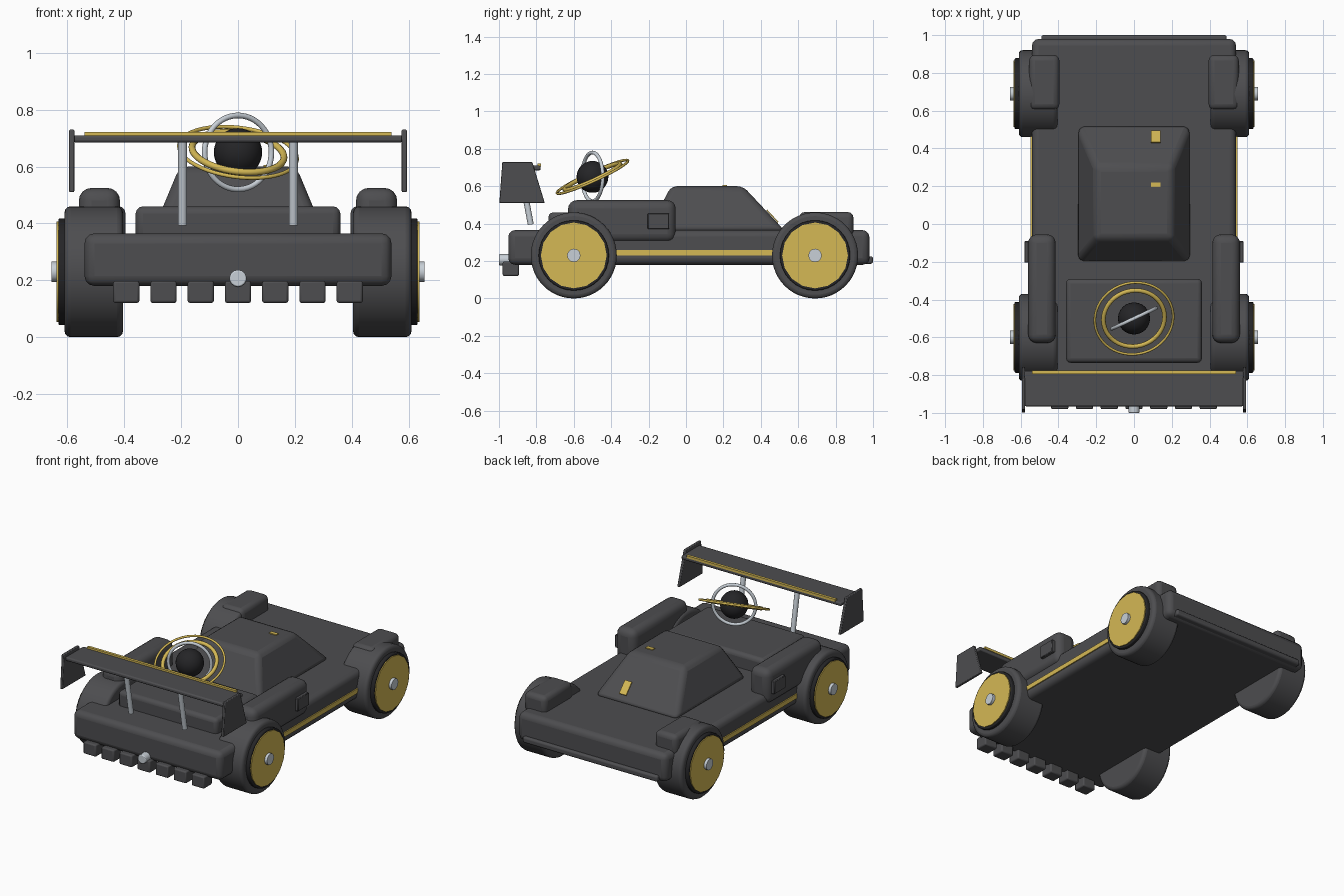
import bpy, bmesh, math
from mathutils import Vector, Matrix

if "Cube" in bpy.data.objects:
    bpy.data.objects.remove(bpy.data.objects["Cube"])


def material(name, rgb):
    m = bpy.data.materials.new(name)
    m.diffuse_color = (*rgb, 1)
    m.use_nodes = True
    m.node_tree.nodes["Principled BSDF"].inputs["Base Color"].default_value = m.diffuse_color
    return m


GREY = material("charcoal", (0.075, 0.075, 0.08))
GOLD = material("gold", (0.66, 0.48, 0.09))
SILVER = material("silver", (0.58, 0.63, 0.68))
BLACK = material("black", (0.018, 0.018, 0.02))


def finish(name, bm, mat, bevel=0, segments=3):
    bmesh.ops.recalc_face_normals(bm, faces=bm.faces)
    mesh = bpy.data.meshes.new(name)
    bm.to_mesh(mesh)
    bm.free()
    mesh.materials.append(mat)
    ob = bpy.data.objects.new(name, mesh)
    bpy.context.collection.objects.link(ob)
    if bevel:
        mod = ob.modifiers.new("round", 'BEVEL')
        mod.width, mod.segments = bevel, segments
        mod.limit_method, mod.angle_limit = 'ANGLE', math.radians(30)
    bpy.ops.object.select_all(action='DESELECT')
    ob.select_set(True)
    bpy.context.view_layer.objects.active = ob
    bpy.ops.object.shade_smooth_by_angle(angle=math.radians(35))
    return ob


def box(name, x, y, z, mat, bevel=0, segments=3):
    """Box from (min, max) ranges."""
    bm = bmesh.new()
    bmesh.ops.create_cube(bm, size=1)
    for v in bm.verts:
        v.co = Vector([(r[0] + r[1]) / 2 + c * (r[1] - r[0]) for r, c in zip((x, y, z), v.co)])
    return finish(name, bm, mat, bevel, segments)


def rod(name, a, b, radius, mat, sides=24, bevel=0):
    """Cylinder between two points."""
    a, b = Vector(a), Vector(b)
    bm = bmesh.new()
    turn = (b - a).to_track_quat('Z', 'Y').to_matrix().to_4x4()
    bmesh.ops.create_cone(bm, cap_ends=True, segments=sides, radius1=radius, radius2=radius,
                          depth=(b - a).length, matrix=Matrix.Translation((a + b) / 2) @ turn)
    return finish(name, bm, mat, bevel)


def prism(name, profile, x0, x1, mat, bevel=0):
    """Side profile of (y, z) points extruded along x."""
    bm = bmesh.new()
    face = bm.faces.new([bm.verts.new((x0, y, z)) for y, z in profile])
    ext = bmesh.ops.extrude_face_region(bm, geom=[face])["geom"]
    bmesh.ops.translate(bm, vec=(x1 - x0, 0, 0),
                        verts=[g for g in ext if isinstance(g, bmesh.types.BMVert)])
    return finish(name, bm, mat, bevel, 2)


def ring(name, centre, normal, major, minor, mat):
    bpy.ops.mesh.primitive_torus_add(major_radius=major, minor_radius=minor, location=centre,
                                     major_segments=48, minor_segments=10)
    ob = bpy.context.object
    ob.name = name
    ob.rotation_euler = Vector(normal).to_track_quat('Z', 'Y').to_euler()
    ob.data.materials.append(mat)
    bpy.ops.object.shade_smooth()
    return ob


# Body slab, nose splitter and engine deck
box("body", (-0.54, 0.54), (-0.95, 0.98), (0.18, 0.365), GREY, 0.035)
box("nose_splitter", (-0.49, 0.49), (0.94, 1.0), (0.185, 0.225), GREY, 0.012)
box("engine_deck", (-0.36, 0.36), (-0.735, -0.29), (0.34, 0.46), GREY, 0.025)

# Cabin: tapered block with rounded edges
bm = bmesh.new()
bmesh.ops.create_cube(bm, size=2)
for v in bm.verts:
    top = v.co.z > 0
    half = 0.205 if top else 0.305
    if v.co.y > 0:
        y = 0.305 if top else 0.53
    else:
        y = -0.08 if top else -0.205
    v.co = (v.co.x * half, y, 0.6 if top else 0.36)
finish("cabin", bm, GREY, 0.03)

# Gold badges on windshield and roof
box("roof_badge", (0.09, 0.14), (0.195, 0.22), (0.598, 0.606), GOLD)
prism("windshield_badge", [(0.43, 0.47), (0.49, 0.405), (0.494, 0.41), (0.434, 0.475)],
      0.09, 0.14, GOLD)

# Wheels
for label, yc in (("rear", -0.6), ("front", 0.69)):
    for side, s in (("left", -1), ("right", 1)):
        def disc(part, x0, x1, r, mat, sides, bevel=0):
            rod(f"{label}_{part}_{side}", (s * x0, yc, 0.23), (s * x1, yc, 0.23),
                r, mat, sides, bevel)
        disc("tyre", 0.405, 0.61, 0.23, GREY, 48, 0.02)
        disc("rim", 0.58, 0.632, 0.188, BLACK, 32, 0.006)
        disc("wheel_cover", 0.6, 0.638, 0.176, GOLD, 16)
        disc("hub", 0.6, 0.656, 0.036, SILVER, 12)

# Mirrored side parts
for side, s in (("left", -1), ("right", 1)):
    def span(a, b):
        return tuple(sorted((s * a, s * b)))
    box(f"front_fender_{side}", span(0.395, 0.555), (0.605, 0.895), (0.33, 0.462), GREY, 0.03)
    box(f"side_pod_{side}", span(0.415, 0.56), (-0.63, -0.055), (0.3, 0.525), GREY, 0.045, 4)
    box(f"side_intake_{side}", span(0.5, 0.58), (-0.205, -0.09), (0.37, 0.455), GREY, 0.004, 1)
    box(f"side_stripe_{side}", span(0.53, 0.547), (-0.45, 0.52), (0.23, 0.26), GOLD)
    rod(f"wing_strut_{side}", (s * 0.195, -0.83, 0.395), (s * 0.195, -0.885, 0.69),
        0.016, SILVER, 12)
    prism(f"wing_end_plate_{side}",
          [(-0.998, 0.51), (-0.755, 0.51), (-0.822, 0.73), (-0.982, 0.73)],
          s * 0.576, s * 0.594, GREY, 0.004)

# Rear wing
box("wing", (-0.58, 0.58), (-0.965, -0.777), (0.685, 0.71), GREY, 0.008, 2)
box("wing_stripe", (-0.54, 0.54), (-0.793, -0.775), (0.706, 0.722), GOLD)

# Diffuser blocks and exhaust
for i in range(7):
    x = (i - 3) * 0.131
    box(f"diffuser_block_{i + 1}", (x - 0.046, x + 0.046), (-0.98, -0.893), (0.12, 0.198),
        GREY, 0.008, 2)
rod("exhaust", (0, -0.9, 0.207), (0, -1.0, 0.207), 0.03, SILVER, 14, 0.005)

# Ringed globe above the engine deck
centre = (0, -0.5, 0.65)
bm = bmesh.new()
bmesh.ops.create_uvsphere(bm, u_segments=24, v_segments=16, radius=0.085,
                          matrix=Matrix.Translation(centre))
finish("globe", bm, BLACK)
hoop = ring("globe_hoop", centre, (-math.sin(0.44), math.cos(0.44), 0), 0.13, 0.01, SILVER)
tilt = (0.13, -0.46, 1)
ring("globe_outer_ring", centre, tilt, 0.209, 0.007, GOLD)
ring("globe_inner_ring", centre, tilt, 0.163, 0.012, GOLD)
